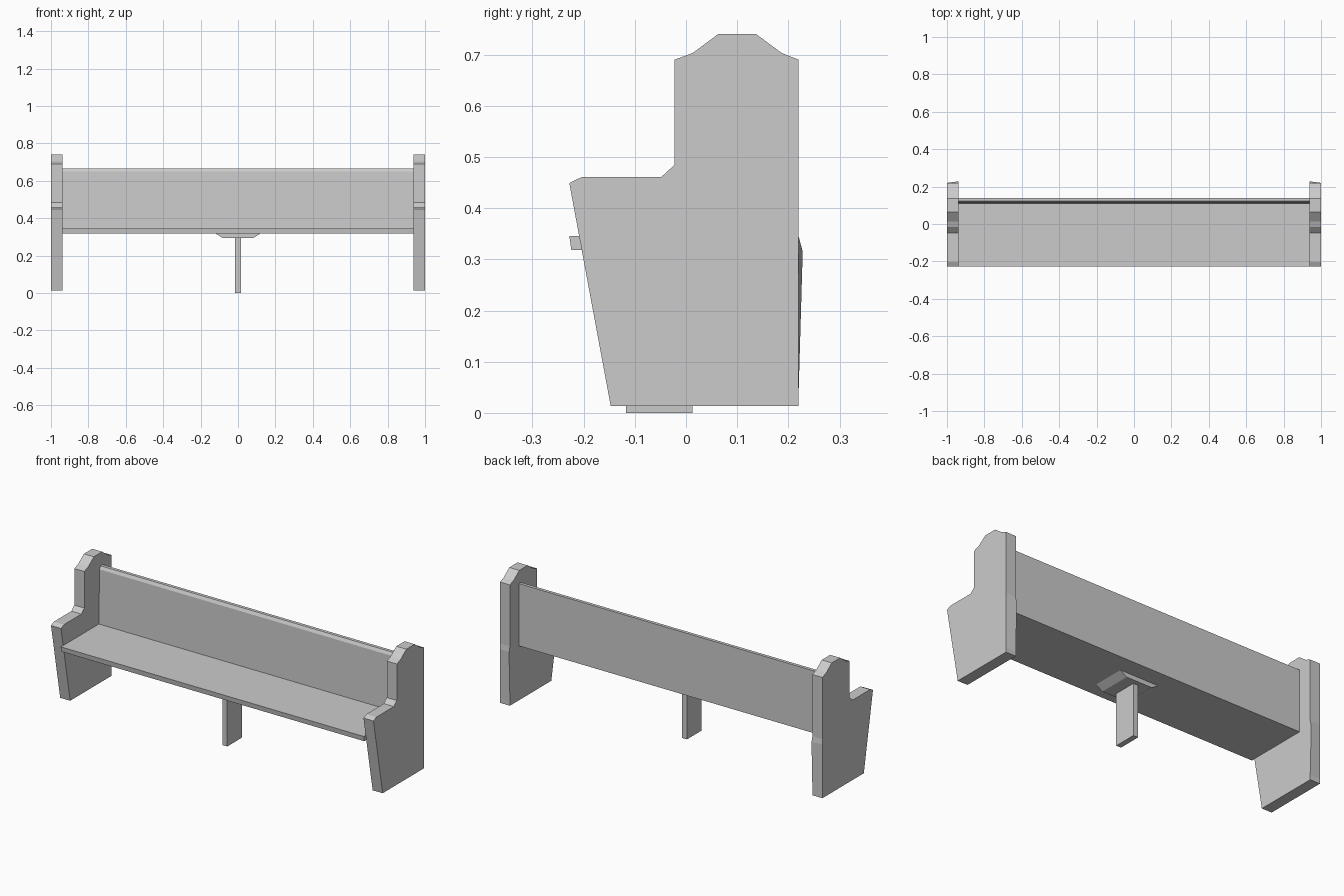
import bpy

if "Cube" in bpy.data.objects:
    bpy.data.objects.remove(bpy.data.objects["Cube"])


def loft(name, loop_a, loop_b):
    """Solid between two matching closed loops of 3D points."""
    n = len(loop_a)
    faces = [tuple(range(n)), tuple(range(2 * n - 1, n - 1, -1))]
    faces += [(i, n + i, n + (i + 1) % n, (i + 1) % n) for i in range(n)]
    mesh = bpy.data.meshes.new(name)
    mesh.from_pydata(loop_a + loop_b, [], faces)
    obj = bpy.data.objects.new(name, mesh)
    bpy.context.collection.objects.link(obj)
    bpy.context.view_layer.objects.active = obj
    obj.select_set(True)
    bpy.ops.object.mode_set(mode='EDIT')
    bpy.ops.mesh.select_all(action='SELECT')
    bpy.ops.mesh.normals_make_consistent(inside=False)
    bpy.ops.object.mode_set(mode='OBJECT')
    obj.select_set(False)
    return obj


def along_x(name, profile, x0, x1):
    """Extrude a (y, z) profile along x."""
    return loft(name, [(x0, y, z) for y, z in profile],
                [(x1, y, z) for y, z in profile])


# End panels: stepped arm and crowned back; inner rear edge bulges slightly
panel = [(-0.147, 0.013), (0.22, 0.013), (0.22, 0.04), (0.22, 0.315),
         (0.22, 0.345), (0.22, 0.69), (0.187, 0.703), (0.137, 0.74),
         (0.063, 0.74), (0.013, 0.703), (-0.022, 0.69), (-0.022, 0.485),
         (-0.048, 0.461), (-0.203, 0.461), (-0.228, 0.449)]
inner = list(panel)
inner[3] = (0.228, 0.315)
for side, label in ((-1, "left"), (1, "right")):
    loft(label + "_end_panel", [(side * 0.938, y, z) for y, z in inner],
         [(side, y, z) for y, z in panel])

# Seat board
along_x("seat", [(-0.224, 0.318), (0.115, 0.318), (0.115, 0.346),
                 (-0.228, 0.346)], -0.94, 0.94)

# Backrest board with a chamfered top front edge
along_x("backrest", [(0.107, 0.318), (0.14, 0.318), (0.14, 0.667),
                     (0.122, 0.667), (0.113, 0.65)], -0.94, 0.94)

# Tapered cleat under the seat
cleat = [(-0.12, 0.318), (-0.08, 0.293), (0.08, 0.293), (0.12, 0.318)]
loft("cleat", [(x, -0.145, z) for x, z in cleat],
     [(x, 0.04, z) for x, z in cleat])

# Middle support leg
along_x("middle_leg", [(-0.117, 0), (0.013, 0), (0.013, 0.295),
                       (-0.117, 0.295)], -0.015, 0.015)
